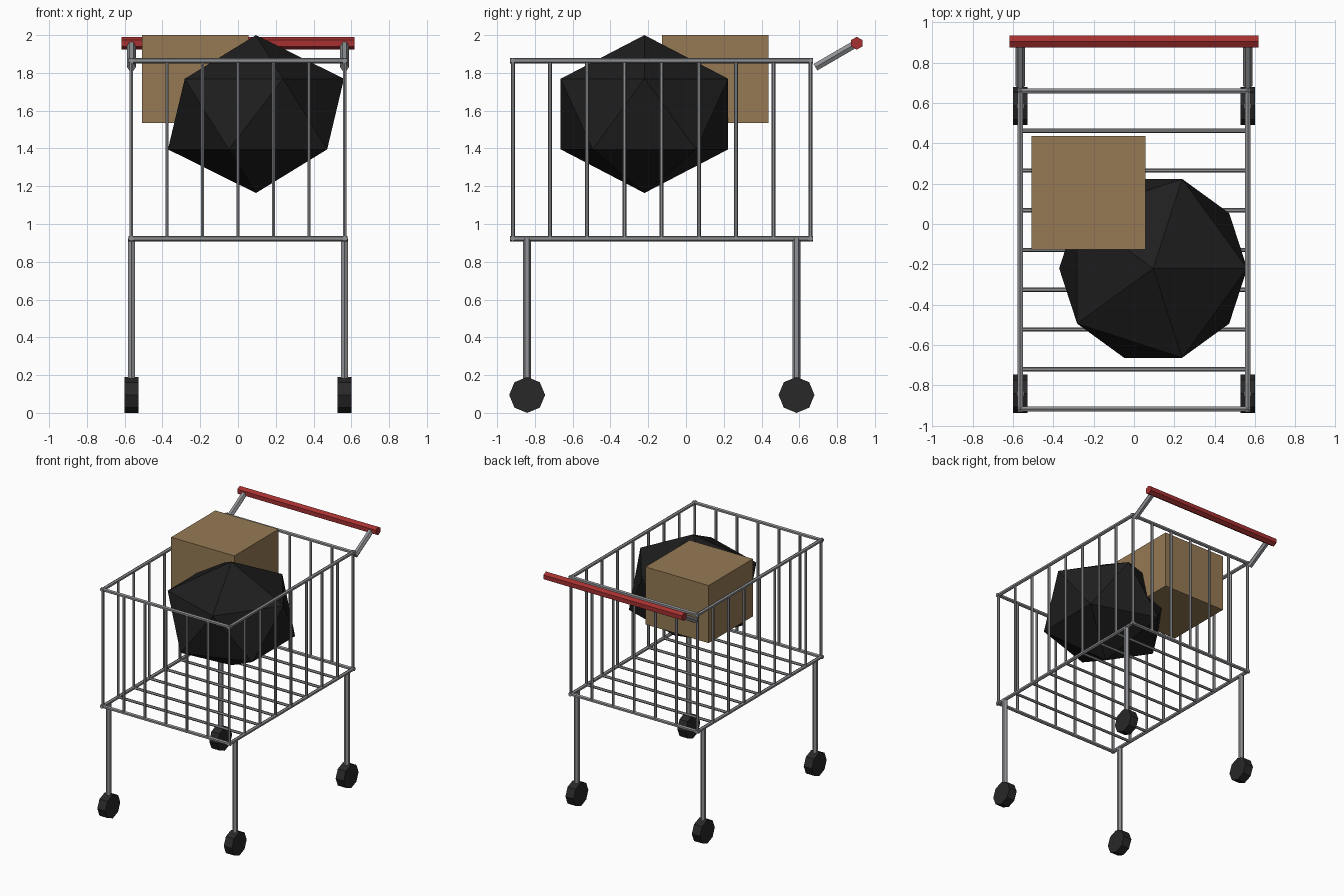
import bpy, bmesh
from mathutils import Vector, Matrix

if "Cube" in bpy.data.objects:
    bpy.data.objects.remove(bpy.data.objects["Cube"])


def material(name, rgb):
    m = bpy.data.materials.new(name)
    m.diffuse_color = (*rgb, 1.0)
    m.use_nodes = True
    m.node_tree.nodes["Principled BSDF"].inputs["Base Color"].default_value = m.diffuse_color
    return m


METAL = material("grey metal", (0.28, 0.285, 0.30))
RED = material("red grip", (0.38, 0.03, 0.03))
RUBBER = material("dark rubber", (0.021, 0.021, 0.022))
BLACK = material("black bag", (0.013, 0.013, 0.013))
CARD = material("brown cardboard", (0.305, 0.195, 0.09))


def finish(name, bm, mat):
    me = bpy.data.meshes.new(name)
    bm.to_mesh(me)
    bm.free()
    me.materials.append(mat)
    ob = bpy.data.objects.new(name, me)
    bpy.context.collection.objects.link(ob)
    return ob


def add_bar(bm, a, b, r, sides=6, ridge=(0, 1, 0)):
    """Prism from a to b with one corner pointing along ridge."""
    a, b = Vector(a), Vector(b)
    z = (b - a).normalized()
    y = Vector(ridge)
    if abs(y.dot(z)) > 0.9:
        y = Vector((0, 0, 1))
    y = (y - z * y.dot(z)).normalized()
    x = y.cross(z)
    m = Matrix((x, y, z)).transposed().to_4x4()
    m.translation = (a + b) / 2
    bmesh.ops.create_cone(bm, cap_ends=True, segments=sides, radius1=r,
                          radius2=r, depth=(b - a).length, matrix=m)


def bars(name, mat, items, r, sides=6, ridge=(0, 1, 0)):
    bm = bmesh.new()
    for a, b in items:
        add_bar(bm, a, b, r, sides, ridge)
    return finish(name, bm, mat)


X = 0.564                    # half width of basket
Y0, Y1 = -0.917, 0.659       # front and back of basket
Z0, Z1 = 0.923, 1.865        # floor and rim of basket
RAIL, WIRE = 0.0145, 0.0105
xs = [-X + 2 * X * i / 6 for i in range(7)]
ys = [Y0 + (Y1 - Y0) * i / 8 for i in range(9)]

# Basket rails
for name, z in (("basket_floor_rails", Z0), ("basket_rim_rails", Z1)):
    items = [((s * X, Y0 - RAIL, z), (s * X, Y1 + RAIL, z)) for s in (-1, 1)]
    items += [((-X - RAIL, y, z), (X + RAIL, y, z)) for y in (Y0, Y1)]
    bars(name, METAL, items, RAIL, ridge=(0, 0, 1))

# Basket wires
bars("basket_side_wires", METAL,
     [((s * X, y, Z0), (s * X, y, Z1)) for s in (-1, 1) for y in ys], WIRE)
bars("basket_end_wires", METAL,
     [((x, y, Z0), (x, y, Z1)) for y in (Y0, Y1) for x in xs[1:-1]], WIRE)
bars("basket_floor_wires", METAL,
     [((-X, y, Z0), (X, y, Z0)) for y in ys[1:-1]], WIRE)

# Legs and wheels
for yname, y in (("front", -0.841), ("back", 0.585)):
    for sname, s in (("left", -1), ("right", 1)):
        bars(f"{yname}_{sname}_leg", METAL,
             [((s * X, y, 0.095), (s * X, y, Z0))], 0.021)
        bars(f"{yname}_{sname}_wheel", RUBBER,
             [((s * X - 0.036, y, 0.095), (s * X + 0.036, y, 0.095))],
             0.095, 8, (0, 0, 1))

# Handle and its arms
bars("handle_arms", METAL,
     [((s * X, 0.685, 1.83), (s * X, 0.9, 1.955)) for s in (-1, 1)],
     0.023, 6, (1, 0, 0))
bars("handle_grip", RED, [((-0.618, 0.904, 1.957), (0.618, 0.904, 1.957))],
     0.034, 6, (0, 0, 1))

# Cardboard box
bm = bmesh.new()
bmesh.ops.create_cube(bm, size=1, matrix=Matrix.Translation((-0.226, 0.155, 1.768))
                      @ Matrix.Diagonal((0.564, 0.564, 0.464, 1)))
finish("cardboard_box", bm, CARD)

# Bag: squashed icosahedron
bm = bmesh.new()
bmesh.ops.create_icosphere(bm, subdivisions=1, radius=1,
                           matrix=Matrix.Translation((0.095, -0.22, 1.582))
                           @ Matrix.Diagonal((0.521, 0.521, 0.418, 1)))
finish("bag", bm, BLACK)
